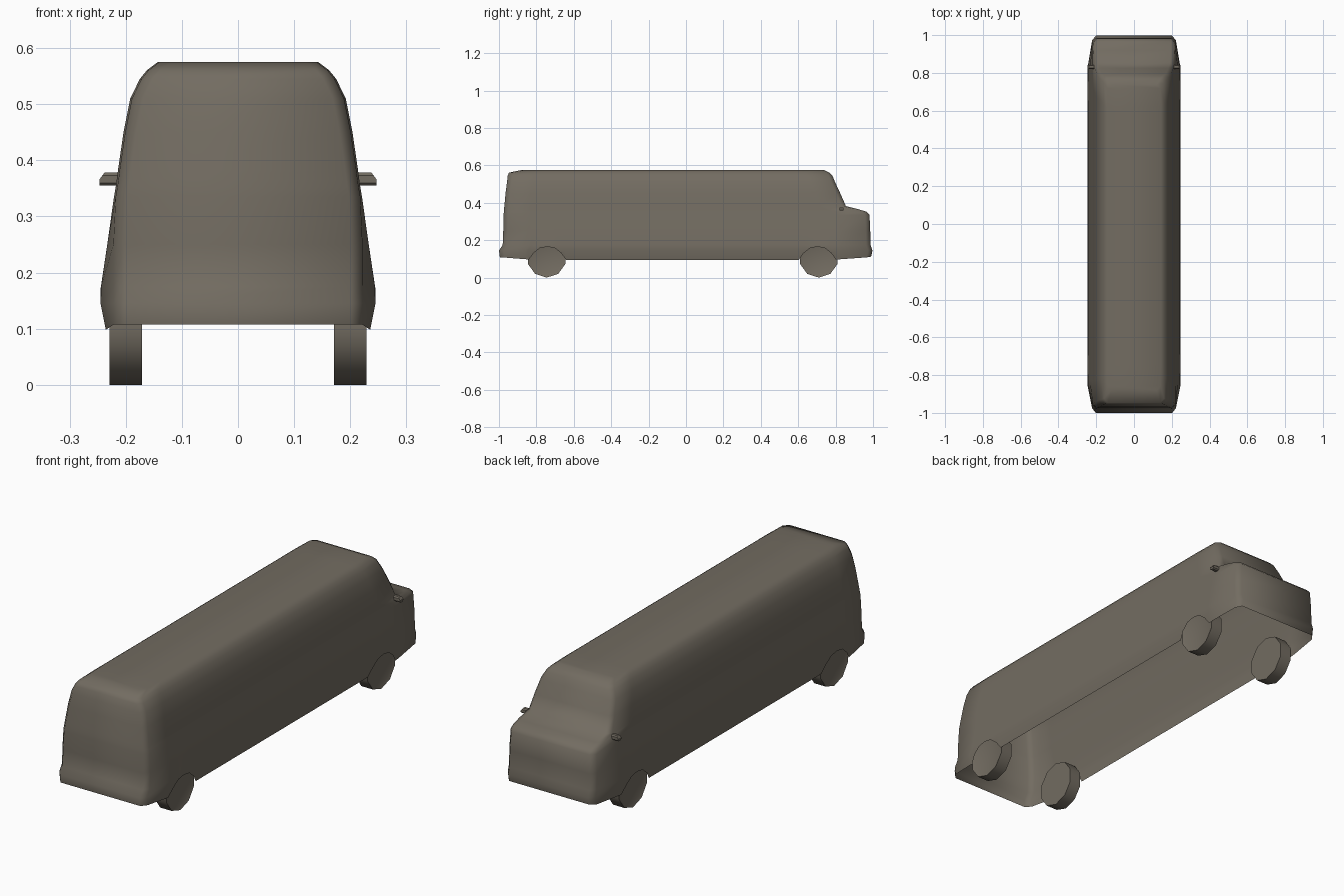
import bpy, bmesh, math
from mathutils import Matrix

if "Cube" in bpy.data.objects:
    bpy.data.objects.remove(bpy.data.objects["Cube"])

WHEEL_Y = (-0.745, 0.71)
PAINT = bpy.data.materials.new("warm_grey")
PAINT.diffuse_color = (0.17, 0.15, 0.12, 1)
PAINT.use_nodes = True
PAINT.node_tree.nodes["Principled BSDF"].inputs["Base Color"].default_value = PAINT.diffuse_color

# Horizontal outlines of the shell: z, half width, rear y, nose y
LEVELS = [
    (0.095, 0.235, -0.995, 0.99),
    (0.145, 0.245, -1.0, 0.997),
    (0.175, 0.244, -0.98, 0.987),
    (0.25, 0.233, -0.977, 0.985),
    (0.335, 0.221, -0.975, 0.981),
    (0.352, 0.218, -0.974, 0.965),
    (0.366, 0.216, -0.973, 0.92),
    (0.382, 0.214, -0.971, 0.855),
    (0.45, 0.204, -0.965, 0.825),
    (0.51, 0.192, -0.957, 0.797),
    (0.545, 0.175, -0.953, 0.783),
    (0.561, 0.162, -0.947, 0.767),
    (0.575, 0.143, -0.88, 0.737),
]


def finish(bm, name):
    bmesh.ops.recalc_face_normals(bm, faces=bm.faces)
    me = bpy.data.meshes.new(name)
    bm.to_mesh(me)
    bm.free()
    me.materials.append(PAINT)
    ob = bpy.data.objects.new(name, me)
    bpy.context.collection.objects.link(ob)
    return ob


def smooth_by_angle(ob, degrees):
    bpy.ops.object.select_all(action='DESELECT')
    ob.select_set(True)
    bpy.context.view_layer.objects.active = ob
    bpy.ops.object.shade_smooth_by_angle(angle=math.radians(degrees))


def stations():
    """Points along one side: y, corner step, lower edge height."""
    arch = [(-0.1, 0.095), (-0.075, 0.13), (-0.04, 0.158), (0, 0.165),
            (0.04, 0.158), (0.075, 0.13), (0.1, 0.095)]
    pts = [(-1, 2, 0.107), (-0.975, 1, 0.107), (-0.86, 0, 0.098)]
    for wy in WHEEL_Y:
        pts += [(wy + d, 0, z) for d, z in arch]
        if wy < 0:
            pts += [(y, 0, 0.095) for y in (-0.3, 0.0, 0.3)]
    return pts + [(0.835, 0, 0.098), (0.975, 1, 0.108), (1, 2, 0.112)]


# Hollow body shell, open underneath, with wheel arches in the lower edge
bm = bmesh.new()
rings = []
for k, (z, w, yr, yf) in enumerate(LEVELS):
    right, left = [], []
    for y, step, low in stations():
        corner = min(0.222, w - 0.003)
        x = (w, corner, corner - 0.02)[step]
        py = y * (yf if y > 0 else -yr)
        pz = low if k == 0 else max(z, low + 0.006 * k)
        if k == 0 and step == 0:
            x += 0.01 * min(1, (low - 0.095) / 0.05)
        right.append(bm.verts.new((x, py, pz)))
        left.append(bm.verts.new((-x, py, pz)))
    rings.append(right + left[::-1])
n = len(rings[0])
for a, b in zip(rings, rings[1:]):
    for i in range(n):
        j = (i + 1) % n
        bm.faces.new((a[i], a[j], b[j], b[i]))
top = rings[-1]
for i in range(n // 2 - 1):
    bm.faces.new((top[i], top[i + 1], top[n - 2 - i], top[n - 1 - i]))
body = finish(bm, "body_shell")
for p in body.data.polygons:
    p.use_smooth = True


def wheel(name, s, y):
    """Ten-sided wheel with a slightly sunken outer face."""
    bm = bmesh.new()
    bmesh.ops.create_cone(bm, cap_ends=True, segments=10, radius1=0.105,
                          radius2=0.105, depth=0.058)
    outer = [f for f in bm.faces if f.normal.z > 0.9]
    bmesh.ops.inset_region(bm, faces=outer, thickness=0.018, depth=-0.006)
    m = (Matrix.Translation((s * 0.2, y, 0.105))
         @ Matrix.Rotation(s * math.pi / 2, 4, 'Y'))
    if s < 0:
        m = m @ Matrix.Rotation(math.pi, 4, 'Z')
    # turn so that one corner touches the ground
    m = m @ Matrix.Rotation(math.pi / 2, 4, 'Z')
    bmesh.ops.transform(bm, matrix=m, verts=bm.verts)
    smooth_by_angle(finish(bm, name), 40)


def mirror(name, s):
    """Small side mirror: flat below, sloping off at the outer top edge."""
    profile = [(0.19, 0.355), (0.247, 0.355), (0.247, 0.366),
               (0.238, 0.378), (0.19, 0.378)]
    bm = bmesh.new()
    face = bm.faces.new([bm.verts.new((s * x, 0.82, z)) for x, z in profile])
    ext = bmesh.ops.extrude_face_region(bm, geom=[face])["geom"]
    bmesh.ops.translate(bm, vec=(0, 0.023, 0),
                        verts=[v for v in ext if isinstance(v, bmesh.types.BMVert)])
    long_edges = [e for e in bm.edges
                  if abs(e.verts[0].co.y - e.verts[1].co.y) < 1e-4
                  and abs(e.verts[0].co.z - e.verts[1].co.z) < 1e-4]
    bmesh.ops.bevel(bm, geom=long_edges, offset=0.005, segments=1, affect='EDGES')
    finish(bm, name)


for s, side in ((1, "right"), (-1, "left")):
    for y, end in zip(WHEEL_Y, ("front", "back")):
        wheel(f"wheel_{end}_{side}", s, y)
    mirror(f"mirror_{side}", s)
